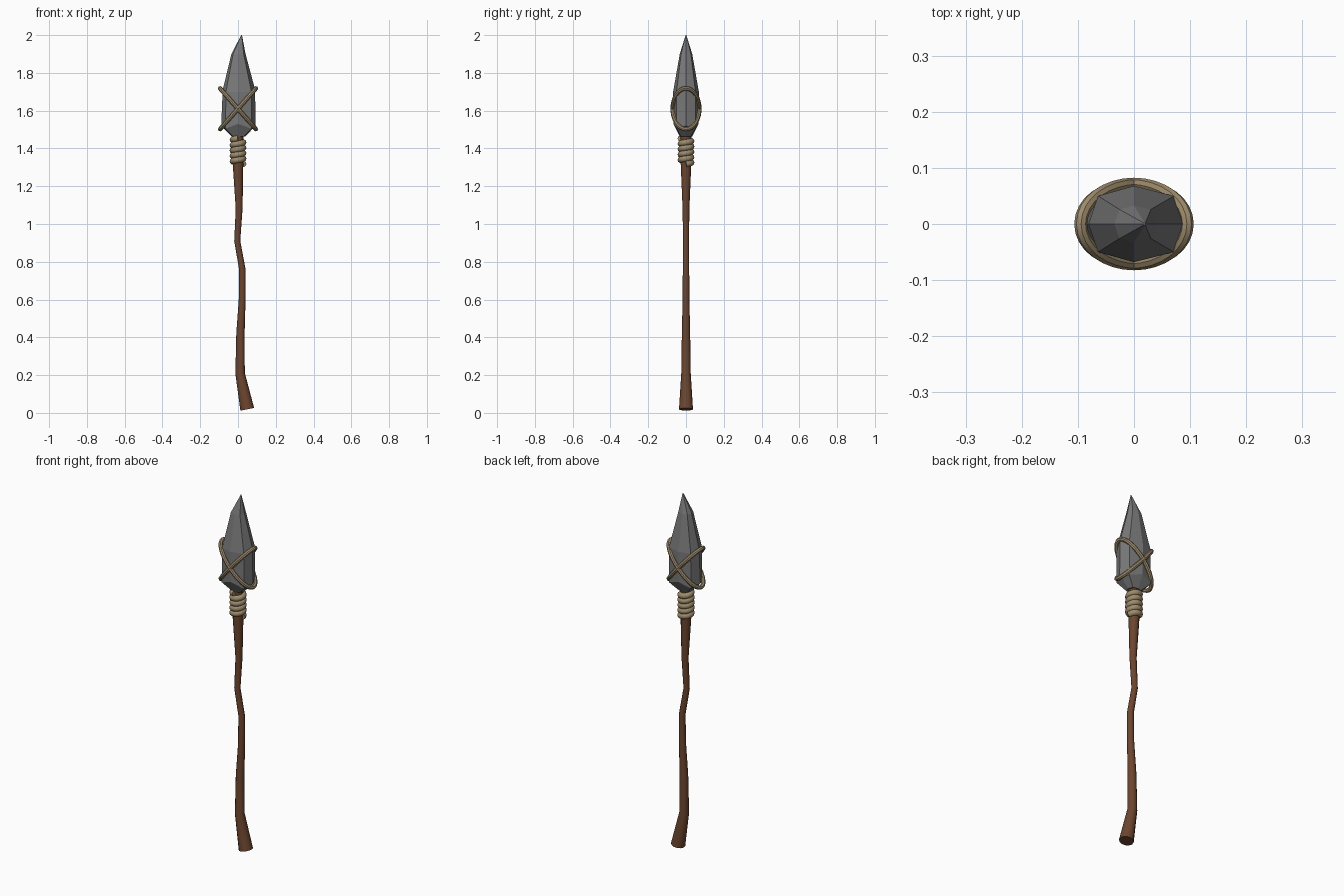
import bpy, bmesh, math
from mathutils import Vector

if "Cube" in bpy.data.objects:
    bpy.data.objects.remove(bpy.data.objects["Cube"])


def material(name, rgb):
    m = bpy.data.materials.new(name)
    m.diffuse_color = (*rgb, 1)
    m.use_nodes = True
    m.node_tree.nodes["Principled BSDF"].inputs["Base Color"].default_value = m.diffuse_color
    return m


def finish(name, bm, mat, smooth):
    bmesh.ops.recalc_face_normals(bm, faces=bm.faces)
    me = bpy.data.meshes.new(name)
    bm.to_mesh(me)
    bm.free()
    me.materials.append(mat)
    ob = bpy.data.objects.new(name, me)
    bpy.context.collection.objects.link(ob)
    if smooth:
        bpy.ops.object.select_all(action='DESELECT')
        ob.select_set(True)
        bpy.context.view_layer.objects.active = ob
        bpy.ops.object.shade_smooth_by_angle(angle=math.radians(smooth))
    return ob


def loft(name, rings, mat, closed=False, smooth=0):
    """Skin a list of point rings, capping the ends unless closed."""
    bm = bmesh.new()
    vs = [[bm.verts.new(p) for p in r] for r in rings]
    n = len(vs[0])
    for a, b in zip(vs, vs[1:] + vs[:1] if closed else vs[1:]):
        for i in range(n):
            j = (i + 1) % n
            bm.faces.new((a[i], a[j], b[j], b[i]))
    if not closed:
        bm.faces.new(vs[0])
        bm.faces.new(vs[-1])
    bmesh.ops.remove_doubles(bm, verts=bm.verts, dist=1e-5)
    return finish(name, bm, mat, smooth)


def sweep(name, pts, radii, ref, sides, mat, closed=False, smooth=40):
    """Round tube along a path; ref fixes the roll of the rings."""
    pts, ref, last = [Vector(p) for p in pts], Vector(ref), len(pts) - 1
    rings = []
    for k, p in enumerate(pts):
        if closed:
            t = pts[(k + 1) % len(pts)] - pts[k - 1]
        else:
            t = pts[min(k + 1, last)] - pts[max(k - 1, 0)]
        u = t.cross(ref).normalized()
        v = u.cross(t).normalized()
        angles = [2 * math.pi * i / sides for i in range(sides)]
        rings.append([p + radii[k] * (u * math.cos(a) + v * math.sin(a)) for a in angles])
    return loft(name, rings, mat, closed, smooth)


wood = material("wood", (0.15, 0.06, 0.028))
rope = material("rope", (0.34, 0.26, 0.15))
stone = material("stone", (0.19, 0.19, 0.19))

# crooked shaft: x, z, radius
shaft = [(0.049, 0.019, 0.037), (0.011, 0.21, 0.025), (0.013, 0.42, 0.022),
         (0.022, 0.60, 0.018), (0.023, 0.76, 0.017), (-0.004, 0.91, 0.016),
         (0.006, 1.08, 0.018), (0.0, 1.32, 0.028), (0.0, 1.50, 0.028)]
sweep("shaft", [(x, 0, z) for x, z, r in shaft], [r for x, z, r in shaft],
      (0, 1, 0), 12, wood)

# coiled binding below the head
turns, steps = 4.75, 20
count = int(turns * steps)
coil = []
for i in range(count + 1):
    a = 2 * math.pi * i / steps
    coil.append((0.028 * math.cos(a), 0.028 * math.sin(a), 1.318 + 0.135 * i / count))
sweep("coil_binding", coil, [0.0165] * len(coil), (0, 0, 1), 10, rope)

# two tilted loops crossing over the head
for side, name in ((1, "cross_binding_a"), (-1, "cross_binding_b")):
    pts = []
    for i in range(32):
        a = 2 * math.pi * i / 32
        pts.append((0.095 * math.cos(a), 0.071 * math.sin(a),
                    1.61 + side * 0.108 * math.cos(a)))
    sweep(name, pts, [0.0115] * 32, (-side * 0.108, 0, 0.095), 8, rope, closed=True)


# faceted stone head: eight-sided rings, corner order +x, diagonal, +y, ...
def head_ring(x0, x1, dx0, dx1, dy, y, z_side, z_diag, z_face, cx=0.0):
    return [(x1, 0, z_side), (dx1, dy, z_diag), (cx, y, z_face), (dx0, dy, z_diag),
            (x0, 0, z_side), (dx0, -dy, z_diag), (cx, -y, z_face), (dx1, -dy, z_diag)]


loft("spear_head", [
    head_ring(-0.032, 0.038, -0.024, 0.028, 0.025, 0.032, 1.462, 1.462, 1.462),
    head_ring(-0.089, 0.092, -0.066, 0.072, 0.050, 0.066, 1.52, 1.505, 1.53),
    head_ring(-0.081, 0.091, -0.064, 0.071, 0.050, 0.068, 1.71, 1.70, 1.70),
    head_ring(-0.035, 0.040, -0.026, 0.030, 0.026, 0.033, 1.90, 1.90, 1.90),
    head_ring(0.017, 0.021, 0.018, 0.020, 0.0015, 0.002, 2.0, 2.0, 2.0, 0.019),
], stone)
